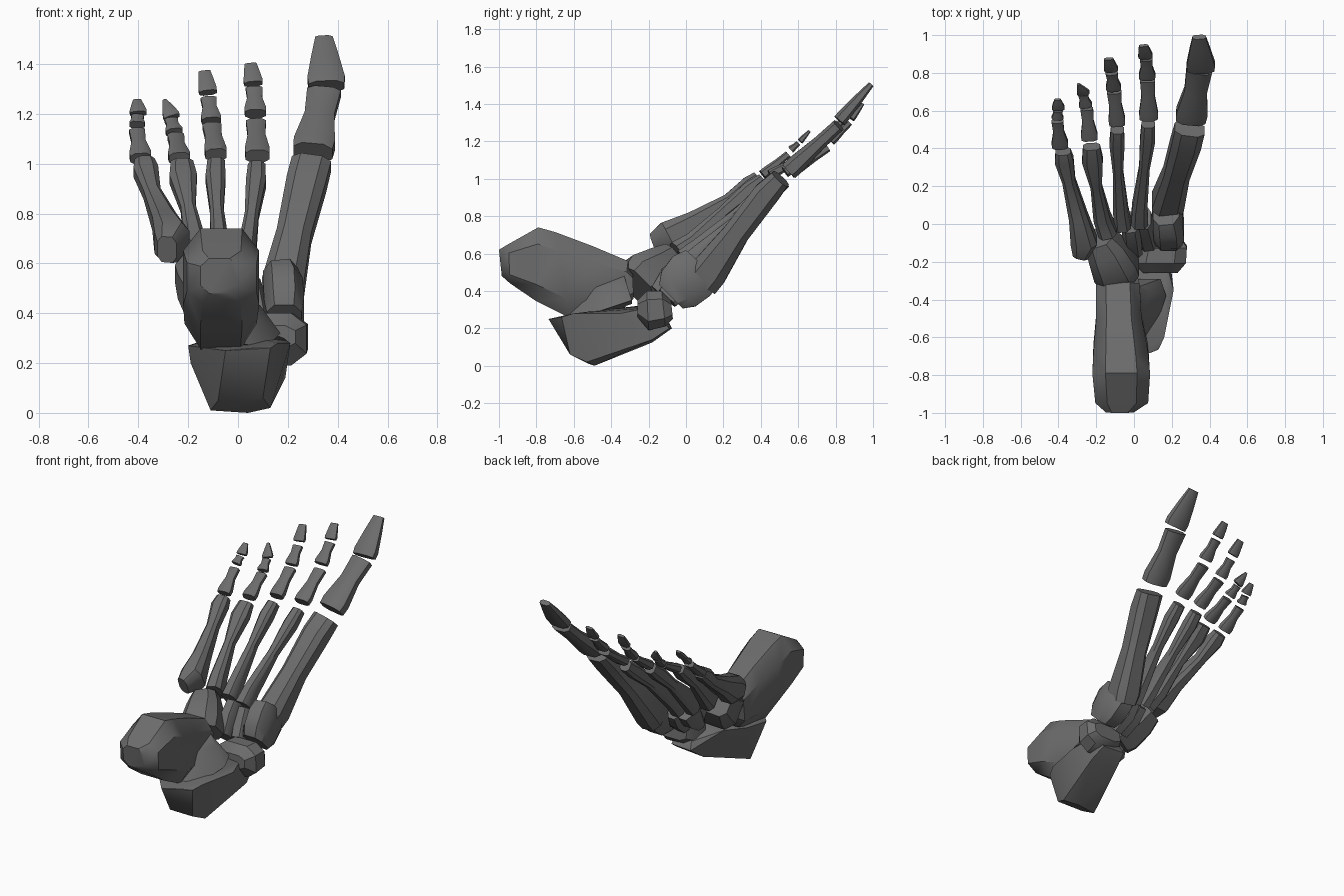
import bpy, bmesh
from mathutils import Vector

RING = [(1, -.55), (1, .55), (.55, 1), (-.55, 1), (-1, .55), (-1, -.55), (-.55, -1), (.55, -1)]
GREY = bpy.data.materials.new("dark_grey")
GREY.diffuse_color = (.15, .15, .15, 1)


def finish(name, bm):
    bmesh.ops.recalc_face_normals(bm, faces=bm.faces)
    me = bpy.data.meshes.new(name)
    bm.to_mesh(me)
    bm.free()
    me.materials.append(GREY)
    ob = bpy.data.objects.new(name, me)
    bpy.context.collection.objects.link(ob)
    bpy.ops.object.select_all(action='DESELECT')
    ob.select_set(True)
    bpy.context.view_layer.objects.active = ob
    bpy.ops.object.shade_smooth_by_angle(angle=0.6)


def loft(name, rings):
    bm = bmesh.new()
    vs = [[bm.verts.new(p) for p in r] for r in rings]
    n = len(RING)
    for a, b in zip(vs, vs[1:]):
        for i in range(n):
            bm.faces.new((a[i], a[(i + 1) % n], b[(i + 1) % n], b[i]))
    bm.faces.new(vs[0][::-1])
    bm.faces.new(vs[-1])
    finish(name, bm)


def hull(name, pts):
    bm = bmesh.new()
    for p in pts:
        bm.verts.new(p)
    res = bmesh.ops.convex_hull(bm, input=bm.verts)
    loose = [v for v in bm.verts if not v.link_faces]
    bmesh.ops.delete(bm, geom=loose, context='VERTS')
    finish(name, bm)


def bone(name, pts):
    """Tube through points (x, y, z, half width, half thickness)."""
    c = [Vector(p[:3]) for p in pts]
    rings = []
    for i, p in enumerate(pts):
        t = (c[min(i + 1, len(c) - 1)] - c[max(i - 1, 0)]).normalized()
        side = (Vector((1, 0, 0)) - t * t.x).normalized()
        up = side.cross(t)
        rings.append([c[i] + side * u * p[3] + up * v * p[4] for u, v in RING])
    loft(name, rings)


def block(name, secs):
    """Loft of sections (top y, top z, bottom y, bottom z, x min, x max)."""
    rings = []
    for ty, tz, by, bz, x0, x1 in secs:
        r = []
        for u, v in RING:
            k = (v + 1) / 2
            r.append(((x0 + x1) / 2 + u * (x1 - x0) / 2, by + (ty - by) * k, bz + (tz - bz) * k))
        rings.append(r)
    loft(name, rings)


def phalanx(name, a, b, w0, w1, th, tip):
    a, b = Vector(a), Vector(b)
    waist = (w0 + w1) / 2 if tip else min(w0, w1) * .88
    prof = [(0, w0 * .95, th), (.15, w0, th), (.6, waist, th * .75), (1, w1, th * (.45 if tip else .7))]
    bone(name, [(*a.lerp(b, t), w, h) for t, w, h in prof])


# Heel bone with its side ledge
block("heel_bone", [
    (-1.0, .62, -.985, .48, -.15, .0), (-.95, .65, -.94, .44, -.205, .075),
    (-.79, .74, -.8, .345, -.22, .085), (-.70, .715, -.62, .255, -.215, .075),
    (-.5, .64, -.47, .265, -.2, .04), (-.31, .56, -.34, .30, -.2, .03),
    (-.285, .5, -.28, .36, -.17, .02)])
hull("heel_ledge", [
    (-.05, -.66, .29), (.06, -.6, .27), (.13, -.5, .28), (.17, -.38, .32), (.14, -.29, .35), (-.02, -.29, .33),
    (.03, -.5, .42), (.03, -.33, .48), (.09, -.36, .43), (-.05, -.5, .26)])

# Ankle bone
hull("ankle_bone", [
    (-.2, -.56, .27), (-.05, -.735, .25), (.06, -.69, .26), (.13, -.665, .26), (.16, -.6, .28), (.21, -.35, .28),
    (-.19, -.52, .2), (-.11, -.52, .01), (.13, -.53, .02), (-.08, -.6, .05), (.1, -.62, .06), (.04, -.49, .0),
    (.19, -.18, .14), (.17, -.09, .2), (.02, -.075, .2), (.03, -.1, .25), (.17, -.2, .31), (-.1, -.25, .3),
    (-.17, -.4, .28), (.0, -.18, .125), (.0, -.26, .32)])

# Midfoot bones
block("navicular_bone", [
    (-.26, .35, -.26, .26, .05, .23), (-.21, .4, -.2, .19, .0, .275),
    (-.13, .40, -.11, .21, .02, .28), (-.08, .35, -.07, .25, .05, .25)])
bone("inner_wedge_bone", [(.185, -.08, .37, .07, .09), (.185, -.04, .41, .08, .13),
                          (.18, .03, .48, .08, .145), (.17, .08, .53, .07, .12)])
bone("middle_wedge_bone", [(.08, -.1, .36, .045, .06), (.06, -.02, .44, .05, .08), (.05, .03, .51, .04, .07)])
bone("outer_wedge_bone", [(.0, -.14, .38, .045, .06), (-.01, -.06, .46, .05, .09), (-.02, .01, .53, .045, .08)])
bone("cuboid_bone", [(-.07, -.27, .43, .11, .11), (-.1, -.23, .47, .12, .13),
                     (-.15, -.13, .53, .10, .11), (-.185, -.07, .58, .075, .08)])

# Long foot bones
bone("long_bone_1", [(.17, .08, .45, .075, .10), (.18, .12, .50, .085, .10), (.225, .27, .71, .07, .07),
                     (.275, .43, .92, .08, .07), (.295, .505, 1.0, .08, .055)])
bone("long_bone_2", [(.03, .02, .53, .045, .07), (.03, .09, .60, .04, .06), (.055, .3, .79, .028, .035),
                     (.072, .45, .92, .04, .045), (.075, .53, .985, .035, .035)])
bone("long_bone_3", [(-.06, .0, .56, .045, .07), (-.07, .07, .62, .04, .06), (-.085, .28, .81, .027, .035),
                     (-.09, .43, .94, .04, .045), (-.088, .50, 1.0, .035, .035)])
bone("long_bone_4", [(-.14, -.04, .60, .05, .07), (-.17, .04, .66, .045, .055), (-.20, .2, .82, .03, .035),
                     (-.22, .34, .94, .055, .045), (-.225, .41, 1.0, .045, .03)])
bone("long_bone_5", [(-.285, -.17, .655, .04, .055), (-.265, -.09, .685, .07, .09), (-.295, .04, .765, .05, .06),
                     (-.345, .23, .88, .035, .04), (-.37, .34, .97, .05, .045), (-.375, .385, 1.005, .04, .035)])

# Toes: start, end, start half width, end half width, half thickness
toes = [
    [((.30, .555, 1.045), (.345, .815, 1.285), .083, .068, .05), ((.355, .82, 1.31), (.345, .99, 1.505), .075, .035, .035)],
    [((.078, .56, 1.03), (.072, .76, 1.165), .05, .04, .03), ((.07, .775, 1.2), (.065, .875, 1.3), .044, .034, .025),
     ((.062, .885, 1.32), (.05, .945, 1.4), .038, .024, .018)],
    [((-.088, .53, 1.035), (-.105, .70, 1.15), .044, .038, .03), ((-.107, .715, 1.17), (-.118, .80, 1.26), .04, .032, .024),
     ((-.12, .815, 1.285), (-.135, .875, 1.37), .037, .024, .018)],
    [((-.235, .45, 1.02), (-.25, .61, 1.11), .044, .034, .028), ((-.255, .625, 1.125), (-.268, .685, 1.175), .035, .027, .022),
     ((-.265, .69, 1.185), (-.295, .74, 1.255), .034, .008, .016)],
    [((-.39, .41, 1.02), (-.405, .545, 1.13), .044, .032, .028), ((-.405, .56, 1.155), (-.403, .6, 1.19), .031, .026, .02),
     ((-.40, .61, 1.2), (-.405, .66, 1.255), .034, .016, .016)],
]
for i, toe in enumerate(toes, 1):
    for j, seg in enumerate(toe, 1):
        phalanx(f"toe_{i}_segment_{j}", *seg, j == len(toe))
